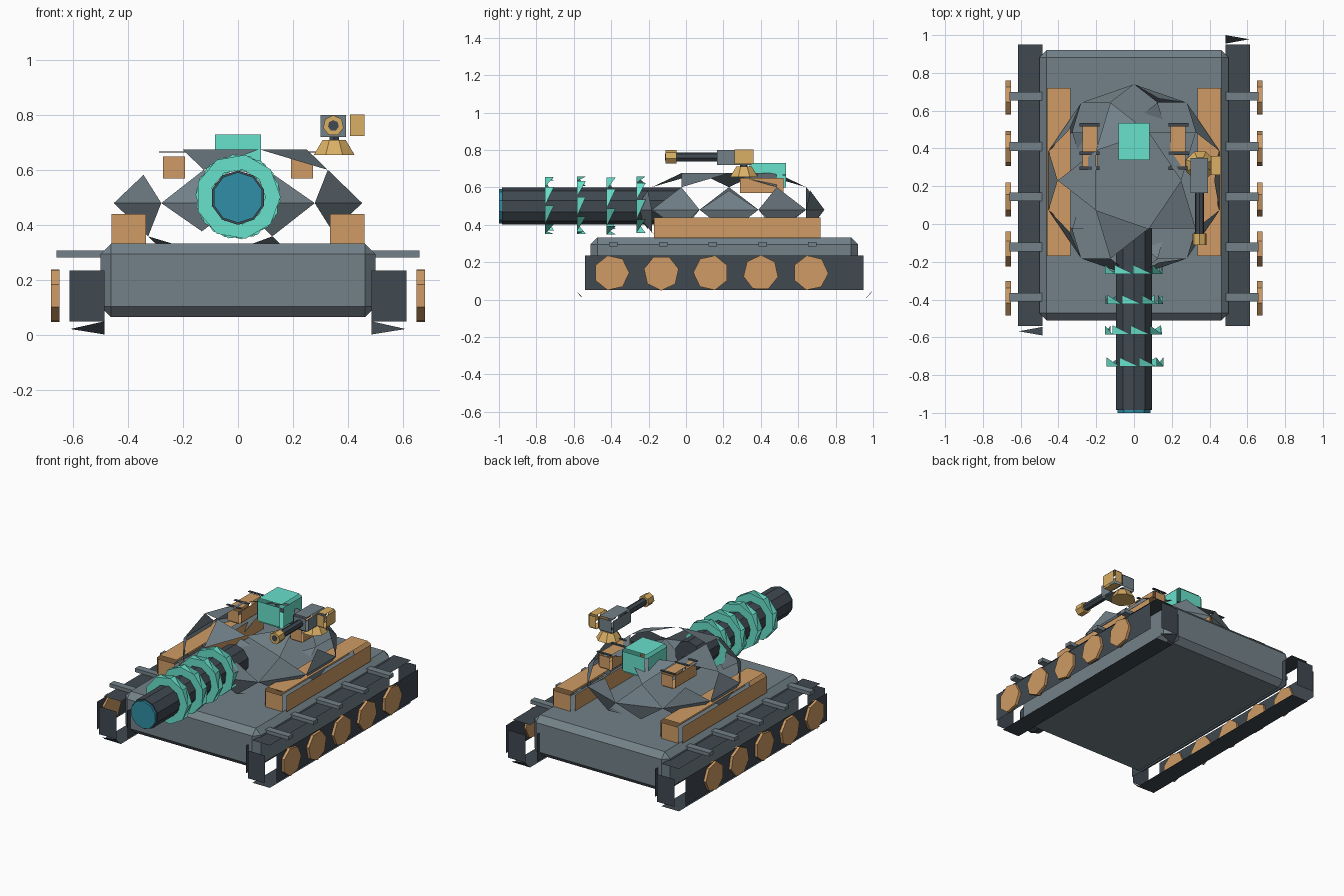
import bpy, bmesh, math
from mathutils import Matrix, Vector

if "Cube" in bpy.data.objects:
    bpy.data.objects.remove(bpy.data.objects["Cube"])


def mat(name, r, g, b):
    m = bpy.data.materials.new(name)
    m.diffuse_color = (r, g, b, 1)
    m.use_nodes = True
    m.node_tree.nodes["Principled BSDF"].inputs["Base Color"].default_value = m.diffuse_color
    return m


STEEL = mat("steel", 0.17, 0.22, 0.25)
DARK = mat("dark", 0.05, 0.065, 0.08)
BRONZE = mat("bronze", 0.62, 0.33, 0.13)
TEAL = mat("teal", 0.14, 0.75, 0.60)
BLUE = mat("blue", 0.03, 0.27, 0.38)
GOLD = mat("gold", 0.70, 0.43, 0.13)


def finish(name, bm, material):
    me = bpy.data.meshes.new(name)
    bm.to_mesh(me)
    bm.free()
    me.materials.append(material)
    ob = bpy.data.objects.new(name, me)
    bpy.context.collection.objects.link(ob)
    return ob


def box(name, lo, hi, material, bevel=0.0, plate_gap=0.0, extra=()):
    # plate_gap pushes each face outwards, leaving six separate plates with open edges
    lo, hi = Vector(lo), Vector(hi)
    bm = bmesh.new()
    bmesh.ops.create_cube(bm, size=1, matrix=Matrix.Translation((lo + hi) / 2)
                          @ Matrix.Diagonal((*(hi - lo), 1)))
    if bevel:
        bmesh.ops.bevel(bm, geom=bm.edges[:], offset=bevel, segments=1,
                        affect='EDGES', profile=0.5)
    if plate_gap:
        bmesh.ops.split_edges(bm, edges=bm.edges[:])
        bm.normal_update()
        for f in bm.faces:
            shift = f.normal * plate_gap
            for v in f.verts:
                v.co += shift
    if extra:
        bm.faces.new([bm.verts.new(c) for c in extra])
    return finish(name, bm, material)


def cone(name, centre, r1, r2, depth, axis, sides, material, spin=0.0):
    rot = {'x': Matrix.Rotation(math.pi / 2, 4, 'Y'),
           'y': Matrix.Rotation(math.pi / 2, 4, 'X'),
           'z': Matrix.Identity(4)}[axis]
    bm = bmesh.new()
    bmesh.ops.create_cone(bm, cap_ends=True, segments=sides, radius1=r1, radius2=r2, depth=depth,
                          matrix=Matrix.Translation(centre) @ rot @ Matrix.Rotation(spin, 4, 'Z'))
    return finish(name, bm, material)


def sided_box(name, x0, x1, y0, y1, z0, z1, material, gap=0.0):
    # the same box on the left and right
    box(name + "_right", (x0, y0, z0), (x1, y1, z1), material, plate_gap=gap)
    box(name + "_left", (-x1, y0, z0), (-x0, y1, z1), material, plate_gap=gap)


# hull and stowage boxes
box("hull", (-0.5, -0.51, 0.065), (0.5, 0.92, 0.333), STEEL, 0.038)
sided_box("stowage_box", 0.335, 0.46, -0.17, 0.72, 0.33, 0.44, BRONZE, 0.018)

for s, side in ((1, "right"), (-1, "left")):
    # tracks: open-edged plates with one corner fragment
    shard = [(s * x, 0.205 + s * (y - 0.205), z) for x, y, z in
             ((0.485, 1.0, 0.05), (0.61, 0.978, 0.022), (0.485, 0.955, 0.002))]
    a, b = sorted((s * 0.485, s * 0.613))
    box("track_" + side, (a, -0.54, 0.05), (b, 0.95, 0.235), DARK, plate_gap=0.049, extra=shard)

    # road wheels and fender struts
    for i in range(5):
        y = -0.398 + i * 0.266
        cone(f"road_wheel_{side}_{i}", (s * 0.665, y, 0.143), 0.095, 0.095, 0.03, 'x', 7,
             BRONZE, 0.22 * i)
        a, b = sorted((s * 0.47, s * 0.66))
        box(f"fender_strut_{side}_{i}", (a, y - 0.013, 0.283), (b, y + 0.033, 0.307), STEEL)

# turret: skeletal faceted dome, open at the crown and between the plates
bm = bmesh.new()
bmesh.ops.create_icosphere(bm, subdivisions=2, radius=1)
gaps = []
for f in bm.faces:
    on_equator = sum(abs(v.co.z) < 0.05 for v in f.verts)
    has_corner = any(len(v.link_edges) == 5 for v in f.verts)
    if on_equator == 1 or (on_equator == 0 and has_corner):
        gaps.append(f)
bmesh.ops.delete(bm, geom=gaps, context='FACES')
for v in bm.verts:
    v.co = Vector((v.co.x * 0.475, 0.23 + v.co.y * 0.51, 0.48 + v.co.z * 0.23))
finish("turret", bm, STEEL)

# turret hatch, side packs and straps
box("hatch", (-0.083, 0.34, 0.60), (0.083, 0.535, 0.73), TEAL, plate_gap=0.015)
sided_box("turret_pack", 0.192, 0.272, 0.29, 0.52, 0.57, 0.65, BRONZE, 0.01)
for i, y in enumerate((0.295, 0.375, 0.525)):
    sided_box(f"pack_strap_{i}", 0.182, 0.288, y - 0.009, y + 0.009, 0.664, 0.668, DARK)

# main gun
cone("gun_barrel", (0, -0.505, 0.5), 0.099, 0.099, 0.96, 'y', 10, DARK)
cone("gun_muzzle", (0, -0.992, 0.5), 0.092, 0.092, 0.016, 'y', 10, BLUE)

# jagged coils around the barrel: a skewed outer band with broken side plates
for k, y in enumerate((-0.73, -0.56, -0.40, -0.24)):
    bm = bmesh.new()
    n = 9
    section = ((0.10, -0.024), (0.155, -0.024), (0.155, 0.024), (0.10, 0.024))
    rings = []
    for i in range(n):
        a = math.tau * i / n + 0.3 * k
        rings.append([bm.verts.new((math.cos(a) * r, y + dy, 0.503 + math.sin(a) * r))
                      for r, dy in section])
    for i in range(n):
        p, q = rings[i], rings[(i + 1) % n]
        for j in range(3):
            bm.faces.new((p[j], q[j], q[j + 1]))
            if j != 1:
                bm.faces.new((p[j], q[j + 1], p[j + 1]))
    finish(f"barrel_coil_{k}", bm, TEAL)

# roof gun
cone("roof_gun_mount", (0.35, 0.31, 0.683), 0.08, 0.045, 0.055, 'z', 8, GOLD, 0.39)
cone("roof_gun_pivot", (0.35, 0.31, 0.715), 0.02, 0.02, 0.02, 'z', 6, DARK)
box("roof_gun_body", (0.30, 0.165, 0.72), (0.393, 0.35, 0.80), STEEL, plate_gap=0.008)
box("ammo_box", (0.407, 0.26, 0.725), (0.46, 0.36, 0.803), GOLD, plate_gap=0.008)
cone("roof_gun_barrel", (0.347, 0.04, 0.762), 0.025, 0.025, 0.28, 'y', 7, DARK)
cone("roof_gun_muzzle", (0.347, -0.08, 0.762), 0.038, 0.038, 0.06, 'y', 7, GOLD)
cone("roof_gun_bore", (0.347, -0.108, 0.762), 0.02, 0.02, 0.008, 'y', 7, DARK)
